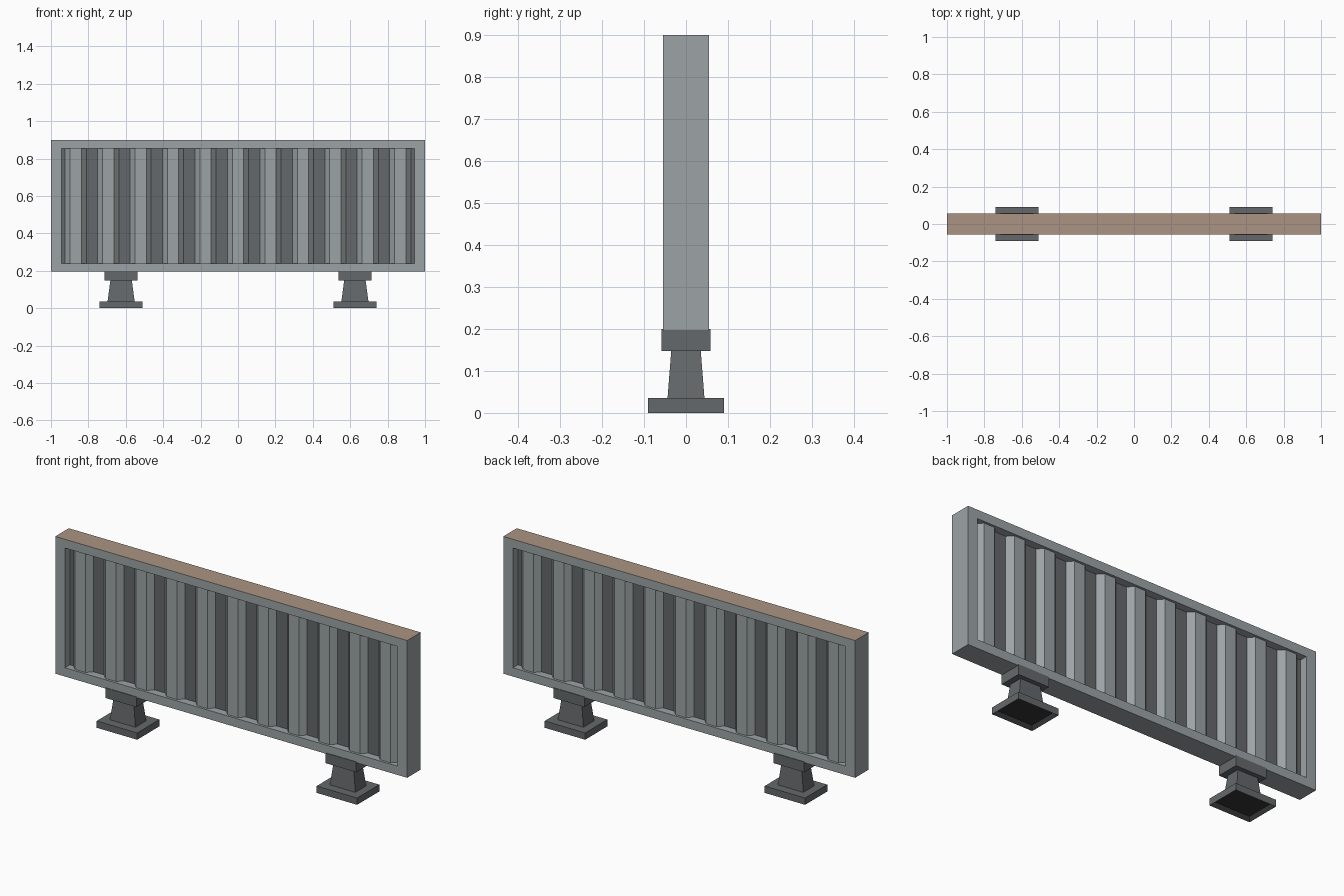
import bpy, bmesh

cube = bpy.data.objects.get("Cube")
if cube:
    bpy.data.objects.remove(cube, do_unlink=True)


def material(name, rgb):
    m = bpy.data.materials.new(name)
    m.use_nodes = True
    m.diffuse_color = (*rgb, 1)
    m.node_tree.nodes["Principled BSDF"].inputs["Base Color"].default_value = (*rgb, 1)
    return m


grey = material("light grey metal", (0.335, 0.37, 0.38))
dark = material("dark grey metal", (0.13, 0.141, 0.147))
brown = material("brown top", (0.41, 0.295, 0.23))
black = material("recess shadow grey", (0.035, 0.037, 0.038))


def finish(bm, name, *mats):
    bmesh.ops.recalc_face_normals(bm, faces=bm.faces)
    mesh = bpy.data.meshes.new(name)
    bm.to_mesh(mesh)
    bm.free()
    for m in mats:
        mesh.materials.append(m)
    obj = bpy.data.objects.new(name, mesh)
    bpy.context.collection.objects.link(obj)
    return obj


def loft(bm, lower, upper):
    """Closed prism between two matching loops of points."""
    a = [bm.verts.new(p) for p in lower]
    b = [bm.verts.new(p) for p in upper]
    n = len(a)
    for i in range(n):
        j = (i + 1) % n
        bm.faces.new((a[i], a[j], b[j], b[i]))
    bm.faces.new(b)
    return bm.faces.new(a[::-1])


def rect(cx, hx, hy, z):
    return [(cx + sx * hx, sy * hy, z) for sx, sy in ((-1, -1), (1, -1), (1, 1), (-1, 1))]


# Rectangular frame with a brown upper face
DEPTH = 0.055
LOW, HIGH = 0.24, 0.855


def frame_loop(bm, hx, z0, z1, y):
    return [bm.verts.new(p) for p in ((-hx, y, z0), (hx, y, z0), (hx, y, z1), (-hx, y, z1))]


bm = bmesh.new()
loops = [frame_loop(bm, 1.0, 0.195, 0.9, -DEPTH), frame_loop(bm, 0.945, LOW, HIGH, -DEPTH),
         frame_loop(bm, 0.945, LOW, HIGH, DEPTH), frame_loop(bm, 1.0, 0.195, 0.9, DEPTH)]
for k in range(4):
    a, b = loops[k], loops[(k + 1) % 4]
    for i in range(4):
        j = (i + 1) % 4
        bm.faces.new((a[i], a[j], b[j], b[i]))
for f in bm.faces:
    if f.calc_center_median().z > 0.89 and all(v.co.z > 0.89 for v in f.verts):
        f.material_index = 1
finish(bm, "frame", grey, brown)

# Dark backing panel
bm = bmesh.new()
loft(bm, rect(0, 0.945, 0.015, LOW), rect(0, 0.945, 0.015, HIGH))
finish(bm, "backing_panel", dark)

# Trapezoid ribs standing out on both sides of the panel
half = [(-0.0565, -0.015), (-0.03, -0.043), (0.03, -0.043), (0.0565, -0.015)]
profile = half + [(-x, -y) for x, y in half]
bm = bmesh.new()
for k in range(-5, 6):
    cx = k * 0.1735
    loft(bm, [(cx + x, y, LOW) for x, y in profile], [(cx + x, y, HIGH) for x, y in profile])
finish(bm, "ribs", grey)

# Feet: base plate with hollow underside, tapered stem, top bracket
for side, cx in (("right", -0.625), ("left", 0.625)):
    bm = bmesh.new()
    bottom = loft(bm, rect(cx, 0.115, 0.09, 0), rect(cx, 0.115, 0.09, 0.035))
    bmesh.ops.inset_region(bm, faces=[bottom], thickness=0.025)
    rim = set(bm.faces)
    bmesh.ops.inset_region(bm, faces=[bottom], thickness=0.008)
    for v in bottom.verts:
        v.co.z = 0.025
    for f in bm.faces:
        if f is bottom or f not in rim:
            f.material_index = 1
    finish(bm, side + "_foot_base", dark, black)

    bm = bmesh.new()
    loft(bm, rect(cx, 0.0725, 0.044, 0.035), rect(cx, 0.057, 0.035, 0.15))
    finish(bm, side + "_foot_stem", dark)

    bm = bmesh.new()
    loft(bm, rect(cx, 0.0875, 0.058, 0.148), rect(cx, 0.0875, 0.058, 0.2))
    finish(bm, side + "_foot_bracket", dark)
